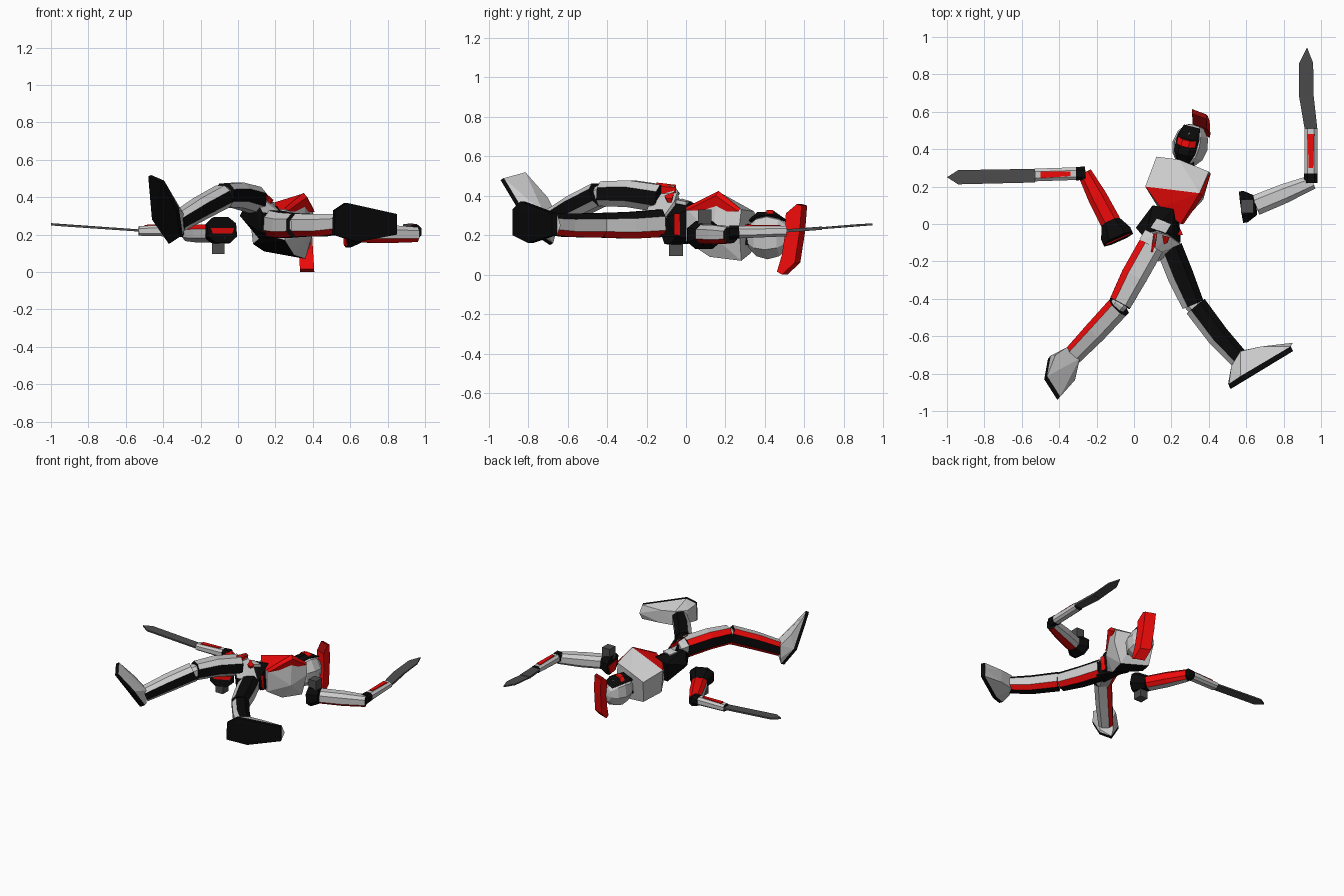
import bpy, bmesh
from mathutils import Vector as V
from math import cos, sin, radians

if "Cube" in bpy.data.objects:
    bpy.data.objects.remove(bpy.data.objects["Cube"])

def mat(name, c):
    m = bpy.data.materials.new(name)
    m.diffuse_color = (*c, 1)
    m.use_nodes = True
    m.node_tree.nodes["Principled BSDF"].inputs["Base Color"].default_value = m.diffuse_color
    return m

MATS = [mat("grey", (.59, .59, .59)), mat("black", (.003, .003, .003)),
        mat("red", (.86, .003, .003)), mat("steel", (.075, .075, .075)), mat("dark_red", (.25, .002, .002))]
G, K, R, S, D = range(5)

def finish(bm, name):
    bmesh.ops.recalc_face_normals(bm, faces=bm.faces)
    me = bpy.data.meshes.new(name)
    for m in MATS:
        me.materials.append(m)
    bm.to_mesh(me)
    bm.free()
    ob = bpy.data.objects.new(name, me)
    bpy.context.collection.objects.link(ob)
    return ob

def hull(name, pts, colour=G):
    """Convex solid; colour is an index or a function of (centre, normal)."""
    bm = bmesh.new()
    vs = [bm.verts.new(p) for p in pts]
    res = bmesh.ops.convex_hull(bm, input=vs)
    junk = [v for v in res["geom_interior"] if isinstance(v, bmesh.types.BMVert)]
    bmesh.ops.delete(bm, geom=junk, context='VERTS')
    bmesh.ops.recalc_face_normals(bm, faces=bm.faces)
    bm.normal_update()
    for f in bm.faces:
        f.material_index = colour(f.calc_center_median(), f.normal) if callable(colour) else colour
    return finish(bm, name)

def loft(name, stations, cols):
    """Eight-sided limb with narrow chamfers; stations are (point, half width, half height); side 2 faces up."""
    bm = bmesh.new()
    d = (V(stations[-1][0]) - V(stations[0][0])).normalized()
    right = d.cross(V((0, 0, 1))).normalized()
    up = right.cross(d)
    angles = [radians(45 * k + (27 if k % 2 == 0 else 18)) for k in range(8)]
    rings = [[bm.verts.new(V(p) + right * w * 1.12 * cos(a) + up * h * 1.12 * sin(a)) for a in angles]
             for p, w, h in stations]
    for a, b in zip(rings, rings[1:]):
        for k in range(8):
            bm.faces.new((a[k - 1], a[k], b[k], b[k - 1])).material_index = cols[k]
    for r in (rings[0], rings[-1]):
        bm.faces.new(r).material_index = K
    return finish(bm, name)

def slab(name, pts, thick, colour):
    """Flat outline thickened along z."""
    return hull(name, [V(p) + V((0, 0, s * thick)) for p in pts for s in (-1, 1)], colour)

# Chest: grey upper plate, red belly, black back
def chest_colour(c, n):
    if n.z < -.5:
        return K
    return R if n.z > .2 and c.y < .2 and n.x < .4 else G

hull("chest", [(.06, .20, .33), (.35, .165, .42), (.12, .36, .28), (.40, .28, .33), (.24, .345, .32),
               (.14, .09, .33), (.25, .0, .335), (.14, .33, .11), (.36, .28, .07), (.14, .07, .2),
               (.25, .0, .17), (.37, .13, .2), (.08, .19, .15), (.41, .27, .24), (.3, .12, .09)], chest_colour)
hull("chest_edge", [(.35, .165, .424), (.405, .275, .335), (.25, .0, .342), (.37, .15, .40), (.265, .0, .325),
                    (.41, .265, .32)], R)
hull("neck", [(.22, .3, .15), (.32, .28, .15), (.22, .3, .26), (.32, .28, .26),
              (.26, .36, .15), (.32, .35, .15), (.26, .36, .25), (.32, .35, .25)], K)

# Waist, belt and pelvis
hull("waist", [(.01, -.02, .3), (.10, .10, .33), (.21, .08, .35), (.25, -.10, .29), (.06, -.08, .40),
               (.2, -.04, .35), (.11, .07, .18), (.24, .05, .17), (.24, -.06, .2), (.06, -.08, .25)], K)
hull("belt_buckle", [(.09, -.02, .385), (.12, .03, .37), (.20, .0, .37), (.17, -.05, .38),
                     (.09, -.02, .32), (.12, .03, .32), (.20, .0, .32), (.17, -.05, .32)])
hull("pelvis", [(.04, -.07, .42), (.10, -.04, .43), (.18, -.06, .37), (.25, -.11, .30), (.13, -.2, .32),
                (.08, -.17, .42), (.24, -.13, .19), (.12, -.19, .21), (.06, -.08, .25), (.2, -.02, .19)],
     lambda c, n: K if n.z < .2 else G)
hull("hip_plate", [(.03, -.08, .42), (.06, -.03, .41), (.12, -.06, .45), (.09, -.15, .46),
                   (.04, -.09, .36), (.12, -.06, .38), (.1, -.15, .38)])
hull("hip_trim_left", [(.105, -.05, .455), (.125, -.05, .44), (.09, -.15, .467), (.11, -.15, .45),
                       (.115, -.05, .40), (.10, -.15, .40)], R)
hull("hip_trim_right", [(.245, -.03, .2), (.255, -.06, .2), (.262, -.06, .31), (.25, -.03, .31),
                        (.23, -.03, .2), (.23, -.06, .31)], R)
hull("crotch_trim", [(.15, -.06, .42), (.19, -.07, .385), (.18, -.10, .385), (.16, -.11, .40), (.16, -.08, .33)], R)

# Head: faceted helmet, dark mask, red visor and crest
O = V((.30, .42, .195))
bm = bmesh.new()
bmesh.ops.create_uvsphere(bm, u_segments=8, v_segments=6, radius=1)
ax = V((.25, .97, 0)).normalized()
face = V((-.2, .05, .98)).normalized()
side = ax.cross(face).normalized()
face = side.cross(ax)
for v in bm.verts:
    x, y, z = v.co
    v.co = O + side * x * .098 + face * y * .12 + ax * z * .12
finish(bm, "helmet")

def head_pts(rows):
    return [O + side * a * s + ax * b + face * c for a, b, c in rows for s in (-1, 1)]

hull("face_mask", head_pts([(.045, .10, .075), (.062, .04, .095), (.06, -.04, .095), (.03, -.11, .07),
                            (.03, .03, .122), (.03, -.06, .118)]), K)
hull("visor", head_pts([(.05, .03, .108), (.05, -.005, .108), (.02, .02, .13), (.02, -.015, .13), (.05, .02, .09)]), R)
crest = [(.52, .31), (.575, .357), (.6, .35), (.59, .22), (.565, .06), (.5, .0), (.475, .015), (.5, .1), (.515, .2)]
bm = bmesh.new()
loops = [[bm.verts.new((.358 + s * .038 + (.2 - z) * .06, y - s * .014, z)) for y, z in crest] for s in (-1, 1)]
for l in loops:
    bm.faces.new(l).material_index = R
for i in range(len(crest)):
    f = bm.faces.new((loops[0][i - 1], loops[0][i], loops[1][i], loops[1][i - 1]))
    f.material_index = D if i in (1, 2) else R
finish(bm, "crest")

# Legs: thigh, knee, shin; the right leg is rolled outwards by a quarter turn
LEGS = {"left": ([(.09, -.12, .385), (.0, -.28, .41), (-.075, -.425, .41)],
                 [(-.08, -.44, .405), (-.2, -.57, .34), (-.325, -.70, .265)], [K, R, G, G, K, G, G, R]),
        "right": ([(.19, -.13, .26), (.25, -.28, .25), (.315, -.43, .25)],
                  [(.33, -.44, .25), (.45, -.60, .25), (.575, -.735, .26)], [G, G, K, K, G, R, K, R])}
for s, (thigh, shin, cols) in LEGS.items():
    loft(s + "_thigh", list(zip(thigh, (.07, .07, .06), (.07, .068, .063))), cols)
    loft(s + "_shin", list(zip(shin, (.062, .06, .052), (.062, .06, .052))), cols)
    loft(s + "_knee", [(thigh[1], .03, .03), (thigh[2], .045, .045), (shin[1], .03, .03)], [G] * 8)

# Feet: black sole with a grey upper
FEET = {"left": ([(-.48, -.83, .51), (-.41, -.94, .48), (-.33, -.85, .33), (-.31, -.75, .19),
                  (-.37, -.69, .15), (-.46, -.72, .28)], V((.6, .65, .35)) * .025,
                 [(-.36, -.66, .21), (-.29, -.72, .21), (-.29, -.72, .31), (-.36, -.66, .31),
                  (-.42, -.70, .39), (-.35, -.78, .38)]),
        "right": ([(.85, -.68, .31), (.85, -.68, .20), (.64, -.80, .16), (.515, -.88, .2),
                   (.52, -.88, .33), (.58, -.84, .37)], V((-.4, .86, 0)) * .03,
                  [(.52, -.76, .21), (.52, -.76, .31), (.56, -.68, .21), (.57, -.68, .32),
                   (.68, -.655, .21), (.68, -.655, .31), (.85, -.635, .25)])}
for s, (sole, up, top) in FEET.items():
    inner = [V(p) + up for p in sole]
    hull(s + "_sole", sole + inner, K)
    hull(s + "_boot", inner + top)

# Detached arms: shoulder cup, stub, upper arm, elbow, forearm, stripe
ARMS = {"left": ((-.085, -.08, .225), (-.125, .01, .205), (-.265, .275, .205),
                 (-.29, .27, .22), (-.53, .262, .22), [R, R, R, R, G, G, G, R], (-.105, -.05, .14)),
        "right": ((.575, .09, .2), (.65, .10, .205), (.955, .225, .2),
                  (.946, .25, .215), (.946, .51, .22), [G, G, G, G, G, G, R, R], (.605, .095, .285))}
for s, (cup, sh, el, f0, f1, cols, stub) in ARMS.items():
    loft(s + "_shoulder_cup", [(cup, .085, .07), (V(cup).lerp(V(sh), .25), .085, .07), (sh, .052, .05)], [K] * 8)
    out = (V(cup) - V(sh)).normalized()
    n = V((out.y, -out.x, 0)).normalized()
    hull(s + "_cup_lining", [V(cup) + out * o + n * a + V((0, 0, b)) for o in (-.01, .004)
                             for a, b in ((.07, .01), (-.07, .01), (.04, -.06), (-.04, -.06))], R)
    hull(s + "_shoulder_stub", [V(stub) + V((x * .033, y * .035, z * .045))
                                for x in (-1, 1) for y in (-1, 1) for z in (-1, 1)], S)
    loft(s + "_upper_arm", [(sh, .055, .048), (V(sh).lerp(V(el), .5), .052, .048), (el, .038, .04)], cols)
    d = (V(f1) - V(f0)).normalized()
    loft(s + "_elbow", [(V(f0) - d * .03, .036, .036), (V(f0) + d * .02, .036, .033)], [K] * 8)
    loft(s + "_forearm", [(f0, .034, .032), (f1, .034, .026)], [G] * 8)
    n = V((d.y, -d.x, 0))
    mid = V((0, 0, .033))
    slab(s + "_forearm_stripe", [V(f0) + d * .05 + n * .012 + mid, V(f0) + d * .05 - n * .012 + mid,
                                 V(f1) - d * .03 + n * .018 + mid * .85, V(f1) - d * .03 - n * .018 + mid * .85], .004, R)

# Blades: thin pointed outlines
slab("left_blade", [(-.53, .295, .222), (-.53, .222, .222), (-.94, .212, .25), (-.94, .288, .25), (-1, .25, .255)], .006, S)
slab("right_blade_base", [(.912, .51, .222), (.98, .51, .222), (.96, .69, .235), (.883, .68, .235)], .008, S)
slab("right_blade_tip", [(.96, .69, .235), (.883, .68, .235), (.883, .86, .25), (.958, .86, .25), (.925, .945, .255)], .005, S)
